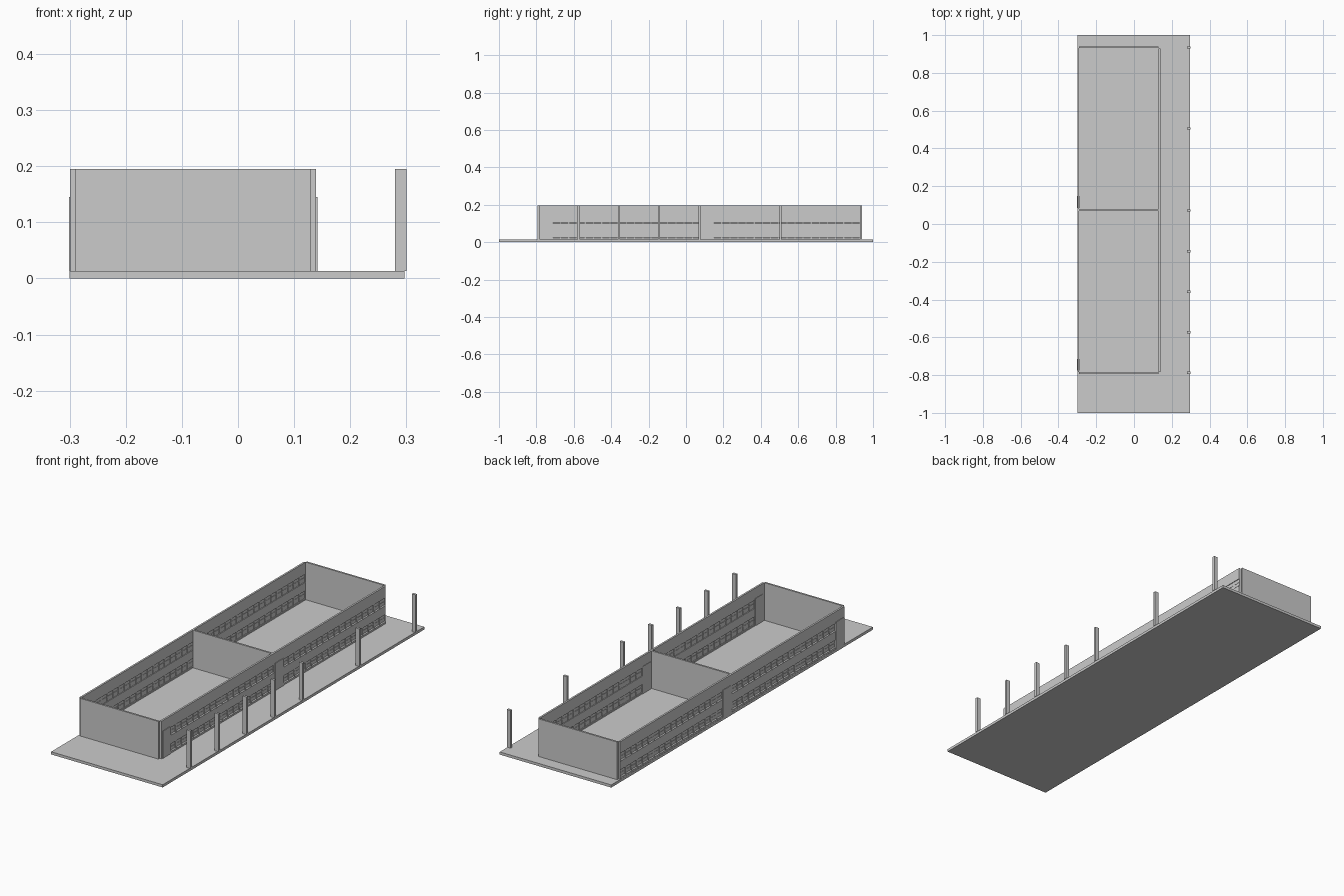
import bpy
import bmesh

if "Cube" in bpy.data.objects:
    bpy.data.objects.remove(bpy.data.objects["Cube"])

Z0, TOP = 0.013, 0.195          # slab top, wall top
CX, OUT, INN = -0.08, 0.219, 0.210   # building axis, outer and inner half widths


def make(name, prisms):
    """Join prisms, each an x-z profile extruded from y0 to y1, in one object."""
    bm = bmesh.new()
    for profile, y0, y1 in prisms:
        face = bm.faces.new([bm.verts.new((x, y0, z)) for x, z in profile])
        ext = bmesh.ops.extrude_face_region(bm, geom=[face])
        vs = [v for v in ext["geom"] if isinstance(v, bmesh.types.BMVert)]
        bmesh.ops.translate(bm, verts=vs, vec=(0, y1 - y0, 0))
    bmesh.ops.recalc_face_normals(bm, faces=bm.faces)
    me = bpy.data.meshes.new(name)
    bm.to_mesh(me)
    bm.free()
    ob = bpy.data.objects.new(name, me)
    bpy.context.collection.objects.link(ob)
    return ob


def box(x0, x1, y0, y1, z0, z1):
    return ([(x0, z0), (x1, z0), (x1, z1), (x0, z1)], y0, y1)


# Ground slab
make("base_slab", [box(-0.3, 0.297, -1, 1, 0, Z0)])

# End walls and partition
make("front_end_wall", [box(CX - INN, CX + INN, -0.793, -0.784, Z0, TOP)])
make("rear_end_wall", [box(CX - INN, CX + INN, 0.932, 0.941, Z0, TOP)])
make("partition_wall", [box(CX - INN, CX + INN, 0.070, 0.079, Z0, TOP)])

# Free-standing columns along the right edge
make("columns", [box(0.28, 0.30, y - 0.006, y + 0.006, Z0, TOP)
                 for y in (-0.787, -0.573, -0.358, -0.144, 0.072, 0.505, 0.935)])

WINGS = [(-0.715, 0.078), (0.148, 0.930)]    # window stretches
DOORS = [(-0.775, -0.715), (0.085, 0.148)]
ROWS = [(0.020, 0.058), (0.099, 0.138)]      # window heights
COUNT = 18

for side, s in (("left", -1), ("right", 1)):
    def sbox(d0, d1, y0, y1, z0, z1):
        a, b = sorted((CX + s * d0, CX + s * d1))
        return box(a, b, y0, y1, z0, z1)

    # Long wall: solid bands between the window rows, and end piers
    wall = [sbox(INN, OUT, -0.784, 0.930, 0.145, TOP),
            sbox(INN, OUT, -0.784, -0.775, Z0, 0.145),
            sbox(INN, OUT, 0.078, 0.085, Z0, 0.145)]
    for y0, y1 in WINGS:
        for z0, z1 in ((Z0, 0.020), (0.058, 0.099), (0.138, 0.145)):
            wall.append(sbox(INN, OUT, y0, y1, z0, z1))
    panes, frames, sills = [], [], []
    for y0, y1 in WINGS:
        step = (y1 - y0) / COUNT
        for z0, z1 in ROWS:
            # Recessed glazing with a transom
            panes.append(sbox(0.2135, 0.2155, y0, y1, z0, z1))
            zm = z0 + 0.022
            frames.append(sbox(0.212, 0.217, y0, y1, zm - 0.0015, zm + 0.0015))
            # Mullions
            for i in range(COUNT + 1):
                y = y0 + i * step
                a, b = max(y0, y - 0.003), min(y1, y + 0.003)
                frames.append(sbox(INN + 0.001, OUT - 0.001, a, b, z0, z1))
            # Sloping sill under each window
            for i in range(COUNT):
                prof = [(0.2155, z0), (0.2200, z0), (0.2200, z0 + 0.002),
                        (0.2155, z0 + 0.006)]
                sills.append(([(CX + s * d, z) for d, z in prof],
                              y0 + i * step + 0.003, y0 + (i + 1) * step - 0.003))
    make(side + "_long_wall", wall)
    make(side + "_window_panes", panes)
    make(side + "_window_frames", frames)
    make(side + "_window_sills", sills)

    # Full-height doors, slightly proud of the wall
    make(side + "_doors", [sbox(0.2085, 0.2215, y0, y1, Z0, 0.145)
                           for y0, y1 in DOORS])
